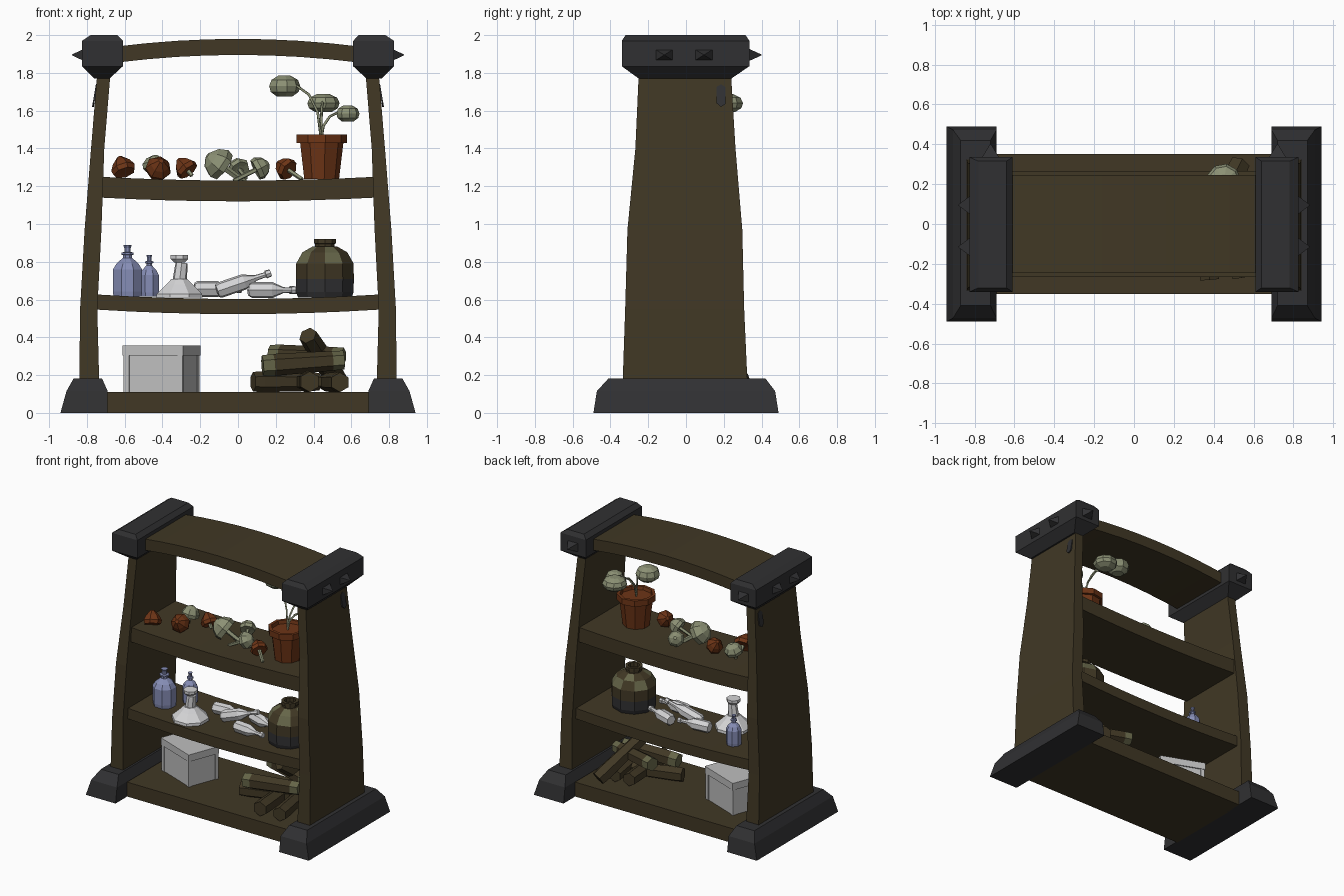
import bpy, bmesh, math
from mathutils import Vector, Matrix

if "Cube" in bpy.data.objects:
    bpy.data.objects.remove(bpy.data.objects["Cube"])

def material(name, r, g, b):
    m = bpy.data.materials.new(name)
    m.diffuse_color = (r, g, b, 1)
    m.use_nodes = True
    m.node_tree.nodes["Principled BSDF"].inputs["Base Color"].default_value = m.diffuse_color
    return m

WOOD = material("dark_wood", .052, .039, .018)
IRON = material("dark_iron", .030, .030, .032)
CLAY = material("terracotta", .155, .035, .008)
GREEN = material("pale_green", .26, .28, .175)
BLUE = material("blue_glass", .24, .27, .47)
WHITE = material("white_glass", .66, .66, .67)
GREY = material("box_grey", .52, .52, .52)
MOSS = material("mossy_olive", .13, .13, .065)

def loft(name, rings, mat, rule=None, mats=()):
    """Bridge rings of points into a closed solid; rule(face) picks a material slot."""
    bm = bmesh.new()
    vs = [[bm.verts.new(p) for p in ring] for ring in rings]
    n = len(rings[0])
    for a, b in zip(vs, vs[1:]):
        for i in range(n):
            j = (i + 1) % n
            bm.faces.new((a[i], a[j], b[j], b[i]))
    bm.faces.new(vs[0][::-1])
    bm.faces.new(vs[-1])
    bmesh.ops.recalc_face_normals(bm, faces=bm.faces)
    if rule:
        for f in bm.faces:
            f.material_index = rule(f)
    me = bpy.data.meshes.new(name)
    bm.to_mesh(me)
    bm.free()
    for m in (mat, *mats):
        me.materials.append(m)
    ob = bpy.data.objects.new(name, me)
    bpy.context.collection.objects.link(ob)
    return ob

def rect_z(x0, x1, y0, y1, z):
    return [(x0, y0, z), (x1, y0, z), (x1, y1, z), (x0, y1, z)]

def lathe(name, profile, mat, loc, axis=(0, 0, 1), sides=8, **kw):
    """Turn (radius, height) pairs around an axis through loc."""
    q = Vector(axis).to_track_quat('Z', 'Y')
    rings = []
    for r, h in profile:
        rings.append([Vector(loc) + q @ Vector((r * math.cos(t), r * math.sin(t), h))
                      for t in [2 * math.pi * (i + .5) / sides for i in range(sides)]])
    return loft(name, rings, mat, **kw)

def rod(name, a, b, r, mat, sides=6, **kw):
    d = Vector(b) - Vector(a)
    L = d.length
    return lathe(name, [(r, 0), (r * 1.06, L * .14), (r * .95, L * .86), (r * .9, L)], mat, a, d, sides, **kw)

# ---- frame: feet, posts, caps, studs ----
post = [(.17, .840, .735, -.335, .325), (.55, .836, .745, -.322, .308), (.97, .812, .723, -.310, .298),
        (1.4, .778, .708, -.268, .262), (1.80, .745, .675, -.250, .238)]
for s, side in ((-1, "left"), (1, "right")):
    loft(side + "_foot", [rect_z(s * .69, s * .94, -.49, .49, 0), rect_z(s * .69, s * .908, -.472, .472, .115),
                          rect_z(s * .72, s * .87, -.41, .42, .183)], IRON)
    loft(side + "_post", [rect_z(s * xi, s * xo, y0, y1, z) for z, xo, xi, y0, y1 in post], WOOD)
    loft(side + "_cap", [rect_z(s * .68, s * .76, -.25, .24, 1.77), rect_z(s * .61, s * .825, -.34, .335, 1.835),
                         rect_z(s * .61, s * .825, -.34, .335, 1.97), rect_z(s * .64, s * .78, -.32, .315, 2.0)], IRON)
    for k, y in enumerate((-.115, .095)):
        loft(f"{side}_stud_{k}", [[(s * (.82 + dx), y + a * w, 1.895 + b * w * .62)
             for a, b in ((-1, -1), (1, -1), (1, 1), (-1, 1))] for dx, w in ((0, .048), (.06, .003))], IRON)
    loft(side + "_back_stud", [[(s * .72 + a * w, .33 + dy, 1.895 + b * w * .75)
         for a, b in ((-1, -1), (1, -1), (1, 1), (-1, 1))] for dy, w in ((0, .045), (.07, .003))], IRON)
    # small dark plate near the top of the post
    loft(side + "_post_plate", [[(s * (.7535 + dx - .17 * dz), .185 + dy, 1.68 + dz) for dy, dz in
         ((-.024, -.04), (0, -.06), (.024, -.045), (.024, .045), (0, .06), (-.024, .045))]
         for dx in (0, .009)], IRON)

# ---- boards: base, two sagging shelves, arched top ----
def board(name, half, depth, top_end, top_mid, thick, n=8):
    rings = []
    for i in range(n + 1):
        u = -1 + 2 * i / n
        z = top_mid + (top_end - top_mid) * u * u
        rings.append([(u * half, y, zz) for y, zz in
                      ((-depth, z - thick), (depth, z - thick), (depth, z), (-depth, z))])
    return loft(name, rings, WOOD)

board("base_board", .70, .35, .11, .11, .11, 1)
board("middle_shelf", .75, .265, .627, .603, .08)
board("upper_shelf", .73, .265, 1.25, 1.23, .11)
board("top_arch", .64, .245, 1.94, 1.98, .085)

# ---- mushrooms on the upper shelf ----
def mushroom(i, loc, r, axis, mat, stem):
    a = Vector(axis).normalized()
    tip = .95 if mat == CLAY else .75
    lathe(f"mushroom_cap_{i}", [(r * .45, -r * .45), (r * .9, -r * .5), (r, -r * .1), (r * .72, r * .42),
                                (r * .2, r * tip)], mat, loc, a, 7)
    if stem:
        rod(f"mushroom_stem_{i}", Vector(loc) - a * r * .3, Vector(loc) - a * (r * .5 + stem), r * .2, GREEN, 5)

for i, m in enumerate((((-.61, -.16, 1.30), .066, (-.2, .3, .6), CLAY, 0),
                       ((-.44, .06, 1.315), .066, (.1, .3, 1), GREEN, .05),
                       ((-.42, -.10, 1.30), .07, (.2, -.8, .5), CLAY, .05),
                       ((-.28, .05, 1.30), .062, (-.5, .3, .6), CLAY, .03),
                       ((-.11, -.03, 1.325), .088, (-.7, -.2, .5), GREEN, .14),
                       ((.12, -.06, 1.30), .064, (.7, .1, .35), GREEN, .13),
                       ((.0, .12, 1.30), .06, (-.3, .6, .4), GREEN, .08),
                       ((.25, -.11, 1.297), .062, (-.6, .5, .4), CLAY, .10))):
    mushroom(i, *m)

# ---- potted plant ----
P = Vector((.44, -.03, 0))
lathe("flower_pot", [(.095, 1.238), (.118, 1.43), (.138, 1.43), (.138, 1.475), (.115, 1.475), (.11, 1.45)],
      CLAY, P, sides=9)
for i, (end, rx, rz) in enumerate((((.245, .11, 1.73), .085, .055), ((.45, .215, 1.64), .088, .048),
                                   ((.58, .03, 1.585), .063, .042))):
    e = Vector(end)
    cu = bpy.data.curves.new(f"plant_stem_{i}", 'CURVE')
    cu.dimensions, cu.bevel_depth, cu.bevel_resolution, cu.resolution_u = '3D', .007, 0, 4
    sp = cu.splines.new('BEZIER')
    sp.bezier_points.add(1)
    a, b = sp.bezier_points
    a.co, b.co = P + Vector((0, 0, 1.45)), e
    a.handle_left, a.handle_right = a.co - Vector((0, 0, .1)), a.co + Vector((0, 0, (end[2] - 1.45) * .8))
    out = (e - a.co) * .45
    out.z = -.03
    b.handle_left, b.handle_right = e - out, e + out
    cu.materials.append(GREEN)
    bpy.context.collection.objects.link(bpy.data.objects.new(f"plant_stem_{i}", cu))
    lathe(f"plant_bloom_{i}", [(rx * .5, -rz), (rx * .9, -rz * .55), (rx, 0), (rx * .85, rz * .6), (rx * .4, rz)],
          GREEN, e, sides=9)

# ---- blue bottles, white flask, fallen bottles ----
def bottle(name, loc, r, h):
    lathe(name, [(r * .95, 0), (r, h * .1), (r, h * .52), (r * .75, h * .64), (r * .3, h * .75), (r * .3, h * .8),
                 (r * .42, h * .81), (r * .42, h * .85), (r * .22, h * .86), (r * .22, h * .94), (r * .3, h)],
          BLUE, loc)
bottle("blue_bottle_large", (-.585, -.05, .615), .084, .275)
bottle("blue_bottle_small", (-.47, .095, .615), .055, .22)
f = Vector((-.31, -.13, .61))
lathe("white_flask", [(.132, 0), (.13, .02), (.075, .07), (.045, .10)], WHITE, f)
rod("white_flask_neck", f + Vector((0, 0, .08)), f + Vector((.012, 0, .185)), .036, WHITE, 7)
lathe("white_flask_rim", [(.03, 0), (.05, .02), (.05, .04)], WHITE, f + Vector((.0, 0, .185)))

for i, (a, d, L) in enumerate((((-.23, .04, .655), (1, .1, 0), .25), ((-.11, -.03, .645), (1, .1, .34), .30),
                               ((.06, .09, .65), (1, -.35, 0), .25), ((.06, -.11, .65), (1, -.1, 0), .25))):
    lathe(f"fallen_bottle_{i}", [(.035, 0), (.043, L * .06), (.043, L * .5), (.016, L * .72), (.014, L * .9),
                                 (.022, L * .91), (.02, L)], WHITE, a, d, 7)

# ---- big jar: iron lower part, wood-brown body, olive patches on the shoulder ----
def jar_rule(face):
    c = face.calc_center_median()
    if c.z < .71:
        return 1
    k = int((math.atan2(c.y + .03, c.x - .46) + math.pi) / (math.pi / 5))
    return 2 if .78 < c.z < .87 and k % 2 else 0
lathe("big_jar", [(.15, .612), (.16, .64), (.161, .71), (.160, .79), (.125, .85), (.07, .88), (.054, .88),
                  (.054, .895), (.062, .897), (.062, .92), (.04, .92), (.04, .89)], WOOD, (.46, -.03, 0),
      sides=10, rule=jar_rule, mats=(IRON, MOSS))

# ---- storage box, turned on the base ----
M = Matrix.Translation((-.405, 0, 0)) @ Matrix.Rotation(math.radians(-21), 4, 'Z')
def box(name, x, y, z0, z1, cx=0, cy=0):
    ob = loft(name, [rect_z(cx - x, cx + x, cy - y, cy + y, z) for z in (z0, z1)], GREY)
    ob.data.transform(M)
box("box_body", .162, .118, .11, .32)
box("box_lid", .172, .127, .305, .358)
for k, (sx, sy) in enumerate(((-1, -1), (1, -1), (1, 1), (-1, 1))):
    box(f"box_corner_{k}", .015, .012, .11, .306, sx * .152, sy * .111)

# ---- log pile ----
for i, (a, b, r, mossy) in enumerate((((.38, -.28, .165), (.34, .2, .165), .055, 0),
                                      ((.54, -.27, .162), (.46, .2, .162), .052, 0),
                                      ((.08, -.08, .165), (.43, .03, .165), .052, 0),
                                      ((.13, -.10, .25), (.56, -.05, .28), .055, 1),
                                      ((.17, .16, .31), (.56, .04, .30), .05, 1),
                                      ((.53, .30, .16), (.37, -.02, .41), .055, 0))):
    axis = (Vector(b) - Vector(a)).normalized()
    L = (Vector(b) - Vector(a)).length
    def log_rule(face):
        t = (face.calc_center_median() - Vector(a)).dot(axis) / L
        return 1 if mossy and (t < .13 or t > .9) else 0
    rod(f"log_{i}", a, b, r, WOOD, rule=log_rule, mats=(MOSS,))
